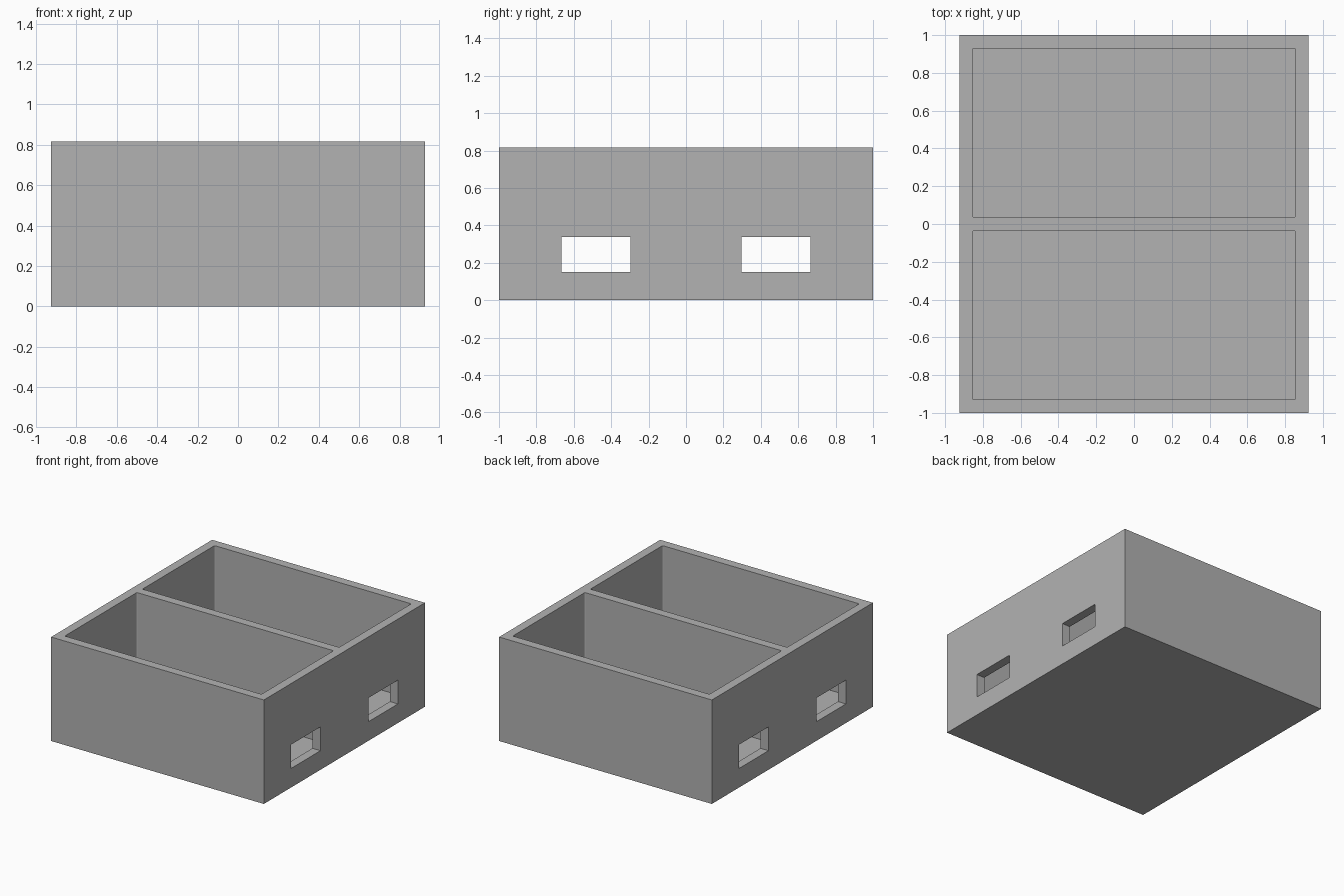
import bpy
import bmesh
from mathutils import Matrix, Vector

if "Cube" in bpy.data.objects:
    bpy.data.objects.remove(bpy.data.objects["Cube"], do_unlink=True)

HALF_X, HALF_Y, HEIGHT, WALL = 0.925, 1.0, 0.817, 0.07

grey = bpy.data.materials.new("light_grey")
grey.use_nodes = True
grey.diffuse_color = (0.448, 0.448, 0.448, 1)
grey.node_tree.nodes["Principled BSDF"].inputs["Base Color"].default_value = grey.diffuse_color


def box(name, low, high, corner=0):
    """Box between two corners, optionally with rounded vertical edges."""
    low, high = Vector(low), Vector(high)
    bm = bmesh.new()
    place = Matrix.Translation((low + high) / 2) @ Matrix.Diagonal((high - low).to_4d())
    bmesh.ops.create_cube(bm, size=1, matrix=place)
    if corner:
        upright = [e for e in bm.edges if abs(e.verts[0].co.z - e.verts[1].co.z) > 0.01]
        bmesh.ops.bevel(bm, geom=upright, offset=corner, segments=3, profile=0.5, affect='EDGES')
    mesh = bpy.data.meshes.new(name)
    bm.to_mesh(mesh)
    bm.free()
    mesh.materials.append(grey)
    obj = bpy.data.objects.new(name, mesh)
    bpy.context.collection.objects.link(obj)
    return obj


def cut(target, cutter):
    """Subtract the cutter from the target and discard it."""
    cutter.hide_render = True
    mod = target.modifiers.new("cut", 'BOOLEAN')
    mod.operation = 'DIFFERENCE'
    mod.solver = 'EXACT'
    mod.object = cutter
    bpy.context.view_layer.objects.active = target
    bpy.ops.object.modifier_apply(modifier=mod.name)
    bpy.data.objects.remove(cutter, do_unlink=True)


# Solid outer block
tray = box("divided_box", (-HALF_X, -HALF_Y, 0), (HALF_X, HALF_Y, HEIGHT))

for side in (-1, 1):
    # Open compartment either side of the central divider
    near, far = sorted((side * WALL / 2, side * (HALF_Y - WALL)))
    cut(tray, box("compartment_cutter", (WALL - HALF_X, near, WALL),
                  (HALF_X - WALL, far, HEIGHT + 0.2), corner=0.008))
    # Rectangular opening through both end walls
    near, far = sorted((side * 0.297, side * 0.665))
    cut(tray, box("opening_cutter", (-1.2, near, 0.15), (1.2, far, 0.337)))
